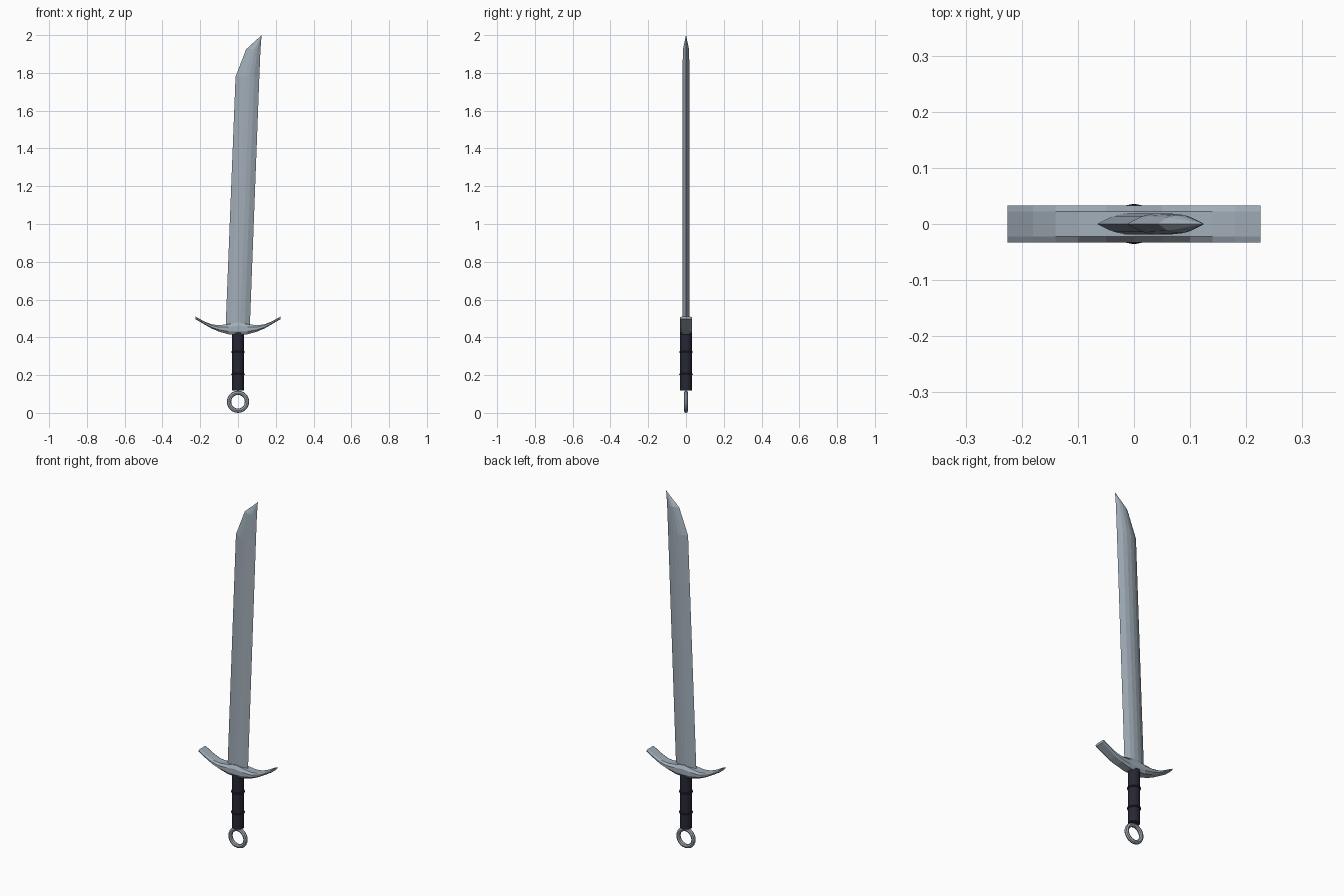
import bpy, bmesh, math

if "Cube" in bpy.data.objects:
    bpy.data.objects.remove(bpy.data.objects["Cube"])


def material(name, color):
    m = bpy.data.materials.new(name)
    m.diffuse_color = (*color, 1)
    m.use_nodes = True
    m.node_tree.nodes["Principled BSDF"].inputs["Base Color"].default_value = m.diffuse_color
    return m


steel = material("steel", (0.36, 0.42, 0.48))
leather = material("dark_leather", (0.02, 0.02, 0.035))


def loft(name, rings, mat):
    """Skin a list of equally sized closed sections and cap both ends."""
    bm = bmesh.new()
    rows = [[bm.verts.new(p) for p in ring] for ring in rings]
    n = len(rows[0])
    for a, b in zip(rows, rows[1:]):
        for i in range(n):
            j = (i + 1) % n
            bm.faces.new((a[i], a[j], b[j], b[i]))
    bm.faces.new(rows[0])
    bm.faces.new(rows[-1])
    bmesh.ops.remove_doubles(bm, verts=bm.verts, dist=1e-5)
    bmesh.ops.recalc_face_normals(bm, faces=bm.faces)
    me = bpy.data.meshes.new(name)
    bm.to_mesh(me)
    bm.free()
    ob = bpy.data.objects.new(name, me)
    bpy.context.collection.objects.link(ob)
    me.materials.append(mat)
    return ob


def finish(name, mat, smooth=True):
    ob = bpy.context.object
    ob.name = name
    ob.data.materials.append(mat)
    if smooth:
        bpy.ops.object.shade_smooth_by_angle(angle=math.radians(40))
    return ob


# Blade: leaning, bevelled section (back edge x, front edge x, z, thickness scale)
section = [(0, 0), (0.22, 0.014), (0.40, 0.019), (0.60, 0.019), (0.78, 0.014), (1, 0)]
outline = section + [(u, -y) for u, y in section[-2:0:-1]]
stations = [(-0.066, 0.062, 0.44, 1), (-0.013, 0.113, 1.78, 1),
            (0.043, 0.119, 1.925, 0.85)]
rings = [[(x0 + (x1 - x0) * u, y * s, z) for u, y in outline]
         for x0, x1, z, s in stations]
# Slanted point, drawn out to a tiny tip
rings.append([(0.123 + 0.002 * u, y * 0.02, 1.997 + 0.003 * u) for u, y in outline])
loft("blade", rings, steel)

# Crescent guard: bevelled sections (x, bottom z, top z), mirrored in x
half = [(0, 0.412, 0.480), (0.05, 0.416, 0.470), (0.10, 0.430, 0.464),
        (0.14, 0.447, 0.469), (0.18, 0.470, 0.485), (0.225, 0.496, 0.510)]
path = [(-x, b, t) for x, b, t in half[:0:-1]] + half
rings = []
for x, b, t in path:
    c = 0.28 * (t - b)
    rings.append([(x, -0.022, b), (x, 0.022, b), (x, 0.033, b + c), (x, 0.033, t - c),
                  (x, 0.022, t), (x, -0.022, t), (x, -0.033, t - c), (x, -0.033, b + c)])
loft("guard", rings, steel)

# Grip with two binding rings
bpy.ops.mesh.primitive_cylinder_add(vertices=16, radius=0.031, depth=0.31,
                                    location=(0, 0, 0.273))
finish("grip", leather)
for i, z in enumerate((0.205, 0.322)):
    bpy.ops.mesh.primitive_torus_add(major_radius=0.030, minor_radius=0.006,
                                     major_segments=16, minor_segments=8,
                                     location=(0, 0, z))
    finish(f"grip_binding_{i + 1}", leather)

# Ring pommel
bpy.ops.mesh.primitive_torus_add(major_radius=0.0475, minor_radius=0.0115,
                                 major_segments=24, minor_segments=8,
                                 location=(0, 0, 0.059),
                                 rotation=(math.pi / 2, 0, 0))
finish("ring_pommel", steel)
